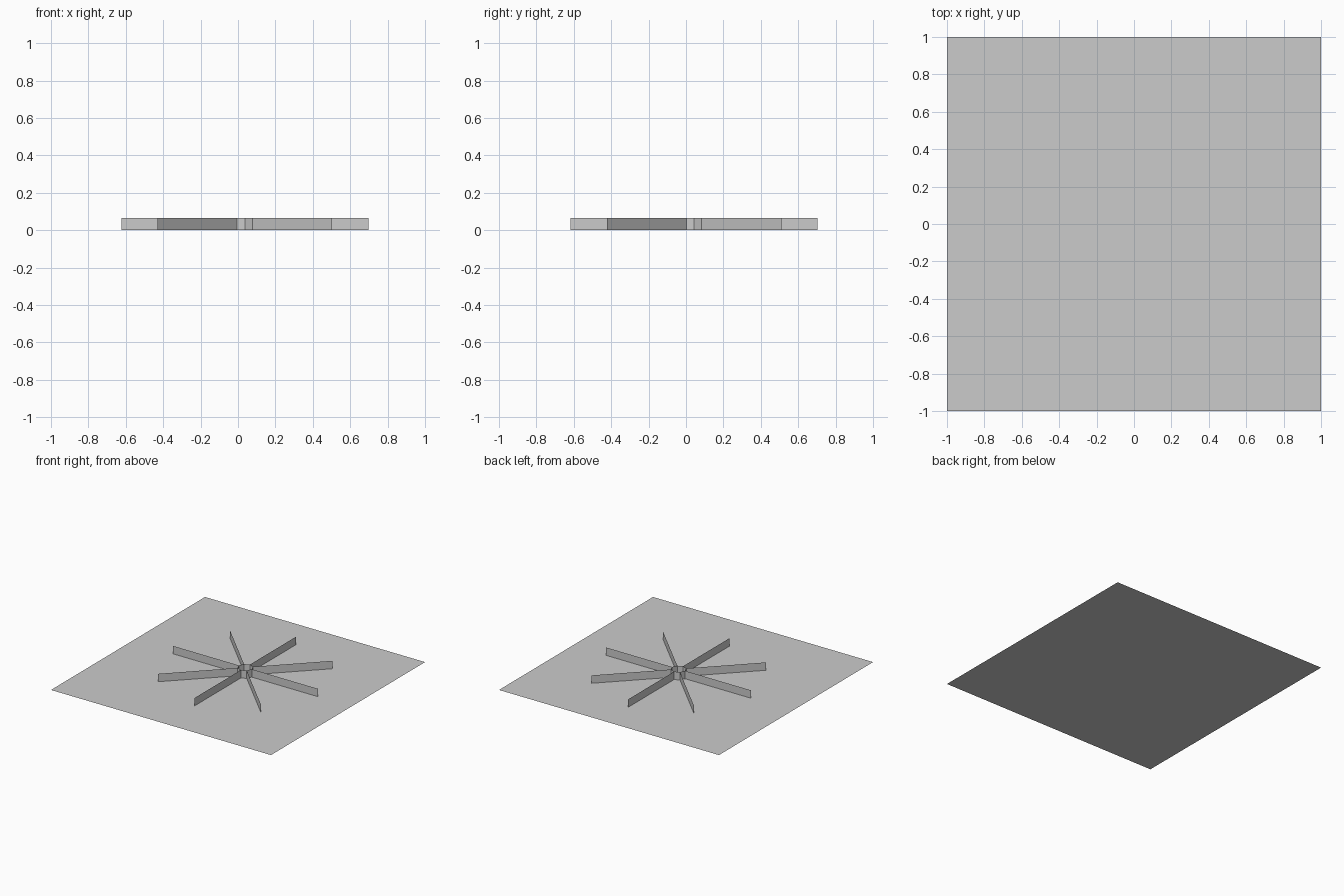
import bpy, bmesh, math

if "Cube" in bpy.data.objects:
    bpy.data.objects.remove(bpy.data.objects["Cube"])

CX, CY = 0.037, 0.043      # centre of the star
R_IN, R_OUT = 0.058, 0.66  # hub and blade-tip radii
H = 0.065                  # wall height
N = 8


def make_object(name, quads, mat=None):
    bm = bmesh.new()
    for q in quads:
        bm.faces.new([bm.verts.new(p) for p in q])
    bmesh.ops.remove_doubles(bm, verts=bm.verts, dist=1e-5)
    mesh = bpy.data.meshes.new(name)
    bm.to_mesh(mesh)
    bm.free()
    if mat:
        mesh.materials.append(mat)
    obj = bpy.data.objects.new(name, mesh)
    bpy.context.collection.objects.link(obj)
    return obj


def polar(r, i, z):
    a = 2 * math.pi * i / N
    return (CX + r * math.cos(a), CY + r * math.sin(a), z)


def wall(r0, i0, r1, i1):
    return [polar(r0, i0, 0), polar(r1, i1, 0), polar(r1, i1, H), polar(r0, i0, H)]


# Square base sheet
make_object("base_sheet", [[(-1, -1, 0), (1, -1, 0), (1, 1, 0), (-1, 1, 0)]])

# Radial upright blades
for i in range(N):
    make_object(f"blade_{i + 1}", [wall(R_IN, i, R_OUT, i)])

# White open octagonal hub
white = bpy.data.materials.new("white")
white.diffuse_color = (1, 1, 1, 1)
white.use_nodes = True
white.node_tree.nodes["Principled BSDF"].inputs["Base Color"].default_value = white.diffuse_color
make_object("hub_ring", [wall(R_IN, i, R_IN, i + 1) for i in range(N)], white)
